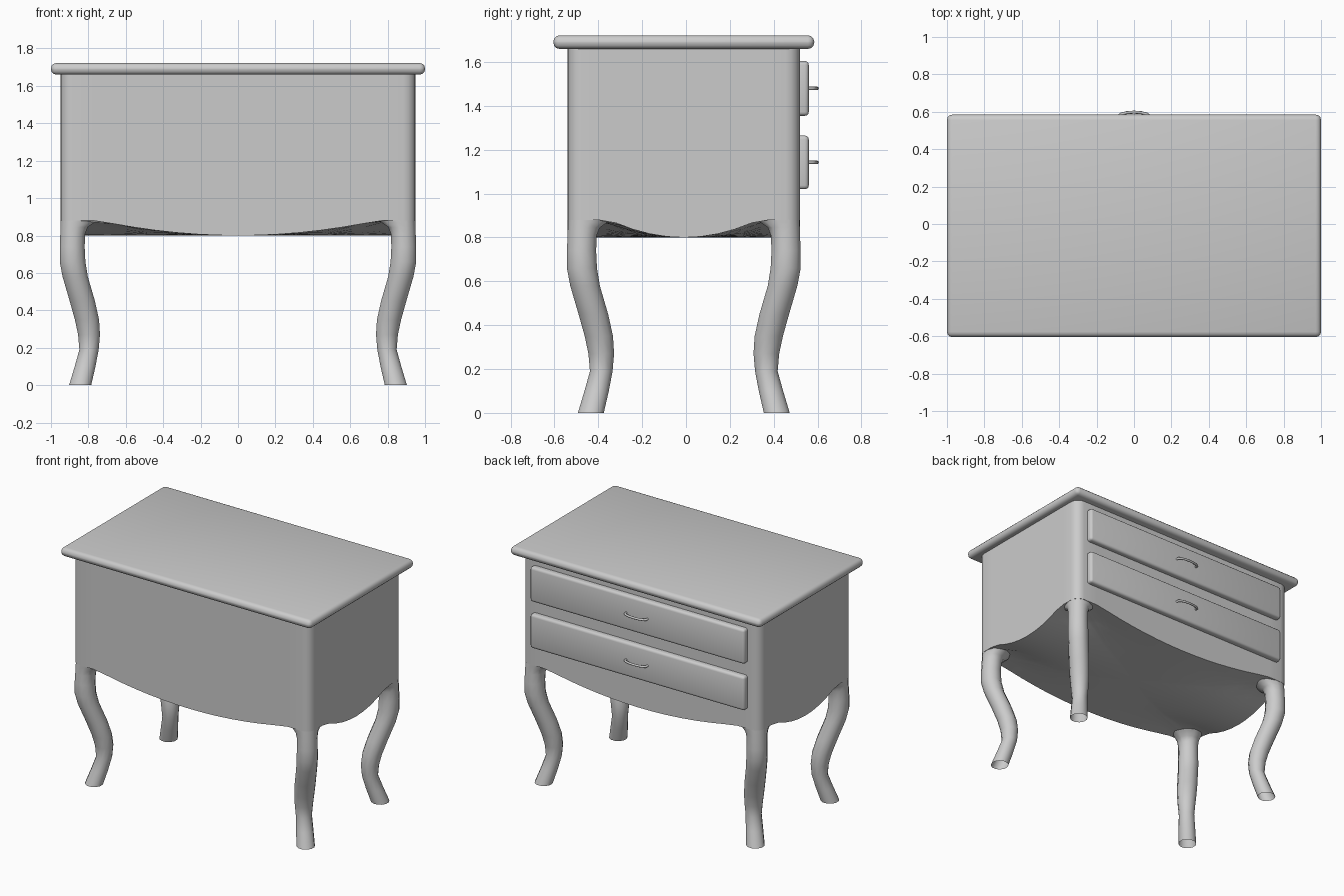
import bpy, bmesh, math

if "Cube" in bpy.data.objects:
    bpy.data.objects.remove(bpy.data.objects["Cube"])

CY = -0.01            # depth centre of the cabinet


def finish(name, bm, loc=(0, 0, 0), angle=35):
    bmesh.ops.recalc_face_normals(bm, faces=bm.faces[:])
    me = bpy.data.meshes.new(name)
    bm.to_mesh(me)
    bm.free()
    ob = bpy.data.objects.new(name, me)
    ob.location = loc
    bpy.context.collection.objects.link(ob)
    bpy.ops.object.select_all(action='DESELECT')
    ob.select_set(True)
    bpy.context.view_layer.objects.active = ob
    bpy.ops.object.shade_smooth_by_angle(angle=math.radians(angle))
    return ob


def rounded_box(name, lo, hi, r, segs):
    bm = bmesh.new()
    bmesh.ops.create_cube(bm, size=1)
    for v in bm.verts:
        v.co = [(lo[i] + hi[i]) / 2 + v.co[i] * (hi[i] - lo[i]) for i in range(3)]
    bmesh.ops.bevel(bm, geom=bm.edges[:], offset=r, segments=segs, profile=0.5, affect='EDGES')
    return finish(name, bm, angle=50)


def bridge(bm, a, b):
    n = len(a)
    for i in range(n):
        bm.faces.new((a[i], a[(i + 1) % n], b[(i + 1) % n], b[i]))


# Table top with rounded rim
rounded_box("table_top", (-1, -0.605, 1.66), (1, 0.585, 1.722), 0.029, 3)


# Cabinet body: rounded corners, scalloped lower edge and bellied underside
def belly(x, y):
    return 0.80 + 0.08 * min(1, abs(x) / 0.75) ** 2 * min(1, abs(y) / 0.34) ** 2


HX, HY, R = 0.95, 0.53, 0.065
outline = []
corners = [(1, 1), (-1, 1), (-1, -1), (1, -1)]
for k, (sx, sy) in enumerate(corners):
    cx, cy = sx * (HX - R), sy * (HY - R)
    for j in range(5):
        a = math.radians(90 * k + 22.5 * j)
        outline.append((cx + R * math.cos(a), cy + R * math.sin(a)))
    nx, ny = corners[(k + 1) % 4]
    ex, ey = nx * (HX - R), ny * (HY - R)
    x0, y0 = outline[-1]
    steps = 16 if k % 2 == 0 else 12
    for j in range(1, steps):
        t = j / steps
        outline.append((x0 + (ex - cx) * t, y0 + (ey - cy) * t))

bm = bmesh.new()
top = [bm.verts.new((x, y, 1.665)) for x, y in outline]
bm.faces.new(top)
prev = top
for s in (1, 0.85, 0.7, 0.5, 0.25):
    ring = [bm.verts.new((x * s, y * s, belly(x * s, y * s))) for x, y in outline]
    bridge(bm, prev, ring)
    prev = ring
mid = bm.verts.new((0, 0, 0.80))
for i in range(len(prev)):
    bm.faces.new((prev[i], prev[(i + 1) % len(prev)], mid))
finish("cabinet_body", bm, (0, CY, 0))

# Curved legs: height, outer edge, inner edge; mirrored to all four corners
profile = [(0, 0.903, 0.785), (0.10, 0.873, 0.762), (0.19, 0.848, 0.745),
           (0.27, 0.855, 0.738), (0.35, 0.872, 0.743), (0.45, 0.900, 0.765),
           (0.58, 0.938, 0.803), (0.66, 0.953, 0.816), (0.74, 0.953, 0.820),
           (0.81, 0.950, 0.817), (0.845, 0.949, 0.803), (0.868, 0.948, 0.77),
           (0.895, 0.947, 0.74)]
bm = bmesh.new()
prev = None
N = 12
for z, out, inn in profile:
    r = min((out - inn) / 2, 0.067)
    c = out - r
    ring = []
    for i in range(N):
        a = 2 * math.pi * (i + 0.5) / N
        off = [q * (r if q > 0 else c - inn) / math.cos(math.pi / N)
               for q in (math.cos(a), math.sin(a))]
        ring.append(bm.verts.new((c + off[0], c - 0.42 + off[1], z)))
    if prev:
        bridge(bm, prev, ring)
    prev = ring
legs = finish("legs", bm, (0, CY, 0), 45)
mirror = legs.modifiers.new("mirror", 'MIRROR')
mirror.use_axis = (True, True, False)
mirror.use_mirror_merge = False

# Two drawers with arched pulls on the +y side
for name, z0, z1 in (("lower", 1.02, 1.265), ("upper", 1.355, 1.605)):
    rounded_box(name + "_drawer", (-0.855, 0.49, z0), (0.855, 0.56, z1), 0.018, 3)
    cu = bpy.data.curves.new(name + "_handle", 'CURVE')
    cu.dimensions = '3D'
    cu.bevel_depth = 0.008
    cu.bevel_resolution = 2
    cu.use_fill_caps = True
    sp = cu.splines.new('POLY')
    path = [(-0.085, 0.55), (-0.083, 0.576), (-0.07, 0.587), (-0.04, 0.595), (0, 0.598),
            (0.04, 0.595), (0.07, 0.587), (0.083, 0.576), (0.085, 0.55)]
    sp.points.add(len(path) - 1)
    for p, (x, y) in zip(sp.points, path):
        p.co = (x, y, (z0 + z1) / 2, 1)
    sp.use_smooth = True
    bpy.context.collection.objects.link(bpy.data.objects.new(name + "_handle", cu))
